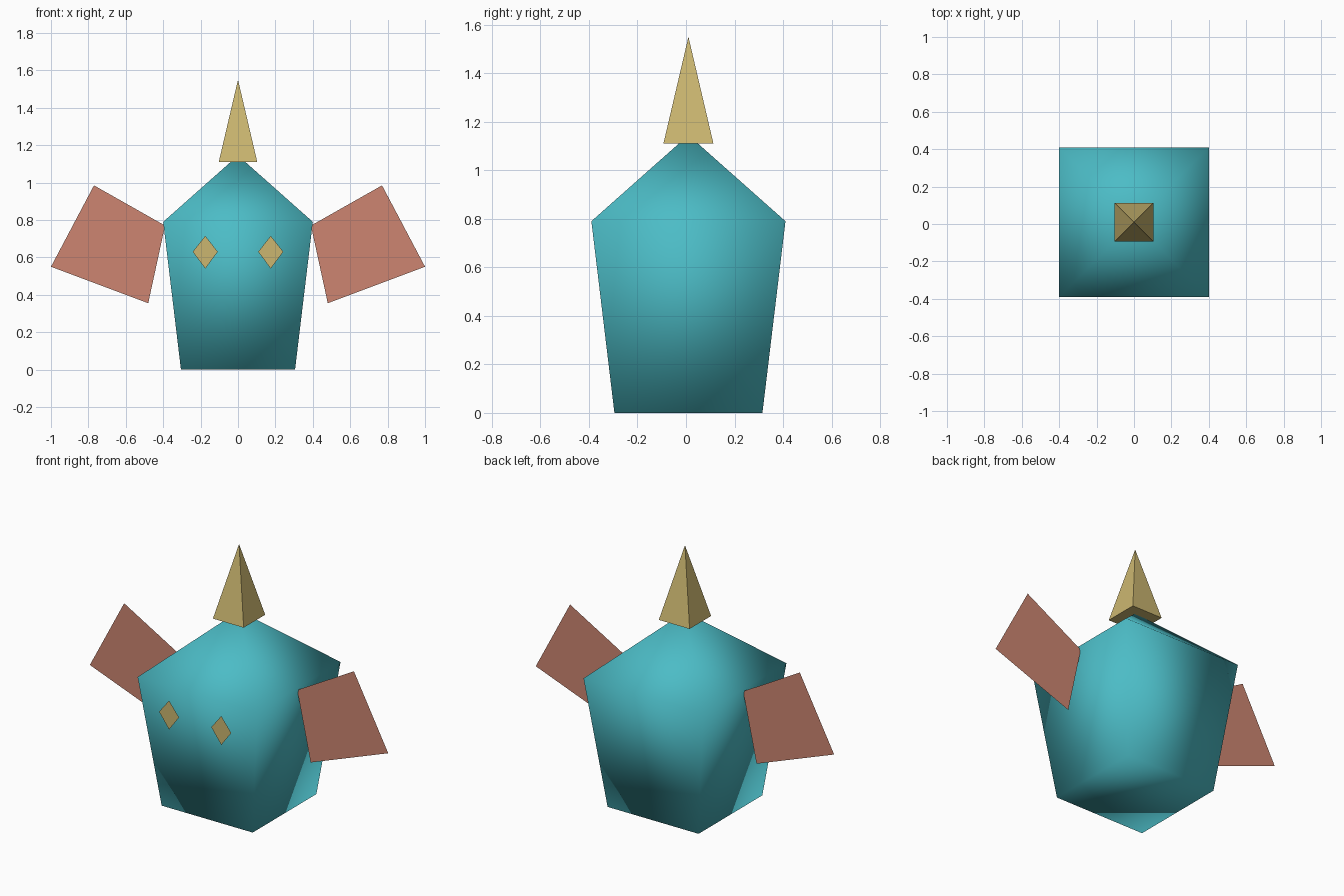
import bpy
import bmesh

cube = bpy.data.objects.get("Cube")
if cube:
    bpy.data.objects.remove(cube, do_unlink=True)

MID_Y = 0.01    # body centre, front to back
EYE_Y = -0.41   # plane the eyes float on


def material(name, rgb):
    mat = bpy.data.materials.new(name)
    mat.use_nodes = True
    mat.diffuse_color = (*rgb, 1)
    mat.node_tree.nodes["Principled BSDF"].inputs["Base Color"].default_value = (*rgb, 1)
    return mat


teal = material("teal", (0.072, 0.503, 0.565))
coral = material("coral", (0.61, 0.235, 0.165))
gold = material("gold", (0.597, 0.468, 0.162))


def finish(name, bm, mat, smooth=False):
    mesh = bpy.data.meshes.new(name)
    for face in bm.faces:
        face.smooth = smooth
    bm.to_mesh(mesh)
    bm.free()
    mesh.materials.append(mat)
    obj = bpy.data.objects.new(name, mesh)
    bpy.context.collection.objects.link(obj)
    return obj


def square_solid(name, rings, tip_z, mat, smooth=False):
    """Square rings (half width, height) skinned together and closed to a tip."""
    bm = bmesh.new()
    corners = [(-1, -1), (1, -1), (1, 1), (-1, 1)]
    loops = [[bm.verts.new((x * half, MID_Y + y * half, z)) for x, y in corners]
             for half, z in rings]
    tip = bm.verts.new((0, MID_Y, tip_z))
    bm.faces.new(loops[0][::-1])
    for i in range(4):
        j = (i + 1) % 4
        for low, high in zip(loops, loops[1:]):
            bm.faces.new((low[i], low[j], high[j], high[i]))
        bm.faces.new((loops[-1][i], loops[-1][j], tip))
    return finish(name, bm, mat, smooth)


def flat_panel(name, outline, y, side, mat):
    """Single upright face facing the front; side mirrors it across x."""
    bm = bmesh.new()
    verts = [bm.verts.new((side * x, y, z)) for x, z in outline]
    bm.faces.new(verts if side > 0 else verts[::-1])
    return finish(name, bm, mat)


# Body and horn
square_solid("body", [(0.305, 0), (0.4, 0.79)], 1.145, teal, smooth=True)
square_solid("horn", [(0.103, 1.11)], 1.55, gold)

# Wings and diamond eyes, outlines run counter-clockwise from the front
wing = [(0.48, 0.355), (1.0, 0.55), (0.77, 0.985), (0.39, 0.77)]
eye = [(0.175, 0.54), (0.242, 0.63), (0.175, 0.715), (0.108, 0.63)]
for label, side in (("left", 1), ("right", -1)):
    flat_panel(label + "_wing", wing, MID_Y, side, coral)
    flat_panel(label + "_eye", eye, EYE_Y, side, gold)
